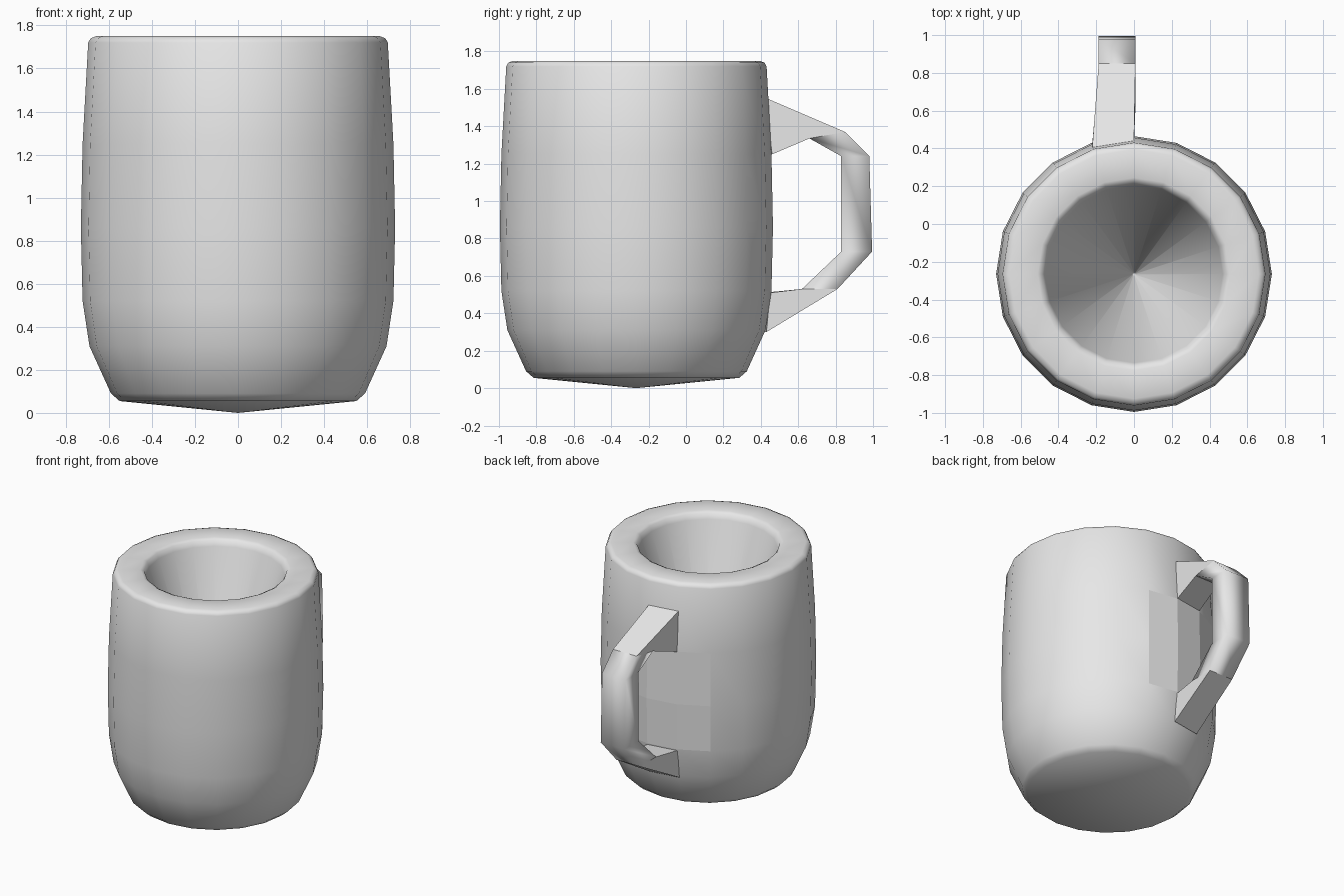
import bpy
import bmesh
from math import sin, cos, pi, radians

SIDES = 20
CENTRE_Y = -0.265

cube = bpy.data.objects.get("Cube")
if cube:
    bpy.data.objects.remove(cube, do_unlink=True)

grey = bpy.data.materials.new("plain_grey")
grey.use_nodes = True
grey.diffuse_color = (0.8, 0.8, 0.8, 1)
grey.node_tree.nodes["Principled BSDF"].inputs["Base Color"].default_value = (0.8, 0.8, 0.8, 1)


def finish(bm, name, angle):
    bmesh.ops.recalc_face_normals(bm, faces=bm.faces[:])
    mesh = bpy.data.meshes.new(name)
    bm.to_mesh(mesh)
    bm.free()
    mesh.materials.append(grey)
    obj = bpy.data.objects.new(name, mesh)
    bpy.context.collection.objects.link(obj)
    bpy.ops.object.select_all(action="DESELECT")
    obj.select_set(True)
    bpy.context.view_layer.objects.active = obj
    bpy.ops.object.shade_smooth_by_angle(angle=radians(angle))
    return obj


def bridge(bm, a, b):
    n = len(a)
    for i in range(n):
        j = (i + 1) % n
        bm.faces.new((a[i], a[j], b[j], b[i]))


# Cup: lathe from the base, over the rim and down into the tapered hollow
profile = [(0.55, 0.055), (0.59, 0.09), (0.69, 0.31), (0.722, 0.52), (0.73, 0.86),
           (0.722, 1.25), (0.696, 1.72), (0.685, 1.74), (0.66, 1.75),
           (0.51, 1.75), (0.485, 1.738), (0.47, 1.70), (0.01, 0.32)]
bm = bmesh.new()
rings = [[bm.verts.new((r * sin(2 * pi * k / SIDES), CENTRE_Y + r * cos(2 * pi * k / SIDES), z))
          for k in range(SIDES)] for r, z in profile]
for lower, upper in zip(rings, rings[1:]):
    bridge(bm, lower, upper)
for ring, z in ((rings[0], 0), (rings[-1], 0.3)):
    tip = bm.verts.new((0, CENTRE_Y, z))
    for i in range(SIDES):
        bm.faces.new((ring[i - 1], ring[i], tip))
cup = finish(bm, "cup", 50)

# Flat panels on the cup wall behind the handle
for face in cup.data.polygons:
    c = face.center
    if 0.52 < c.z < 1.25 and c.y > 0.3 and -0.4 < c.x < 0.2:
        face.use_smooth = False

# Handle: four-sided strap swept through paired outer and inner points (y, z)
outer = [(0.43, 1.55), (0.85, 1.37), (0.98, 1.24), (0.995, 0.73), (0.81, 0.53), (0.43, 0.30)]
inner = [(0.46, 1.25), (0.66, 1.335), (0.83, 1.24), (0.83, 0.73), (0.62, 0.53), (0.45, 0.51)]
bm = bmesh.new()
sections = []
for i, (o, n) in enumerate(zip(outer, inner)):
    root = i in (0, len(outer) - 1)
    right, left = (-0.222, 0.0) if root else (-0.187, 0.008)
    back = 0.035 if root else 0.0
    sections.append([bm.verts.new(p) for p in (
        (left, o[0], o[1]), (right, o[0] - back, o[1]),
        (right, n[0] - back, n[1]), (left, n[0], n[1]))])
for a, b in zip(sections, sections[1:]):
    bridge(bm, a, b)
bm.faces.new(sections[0])
bm.faces.new(sections[-1])
handle = finish(bm, "handle", 100)

# Crisp faces where the handle meets the cup
for face in handle.data.polygons:
    if min(handle.data.vertices[v].co.y for v in face.vertices) < 0.5:
        face.use_smooth = False
